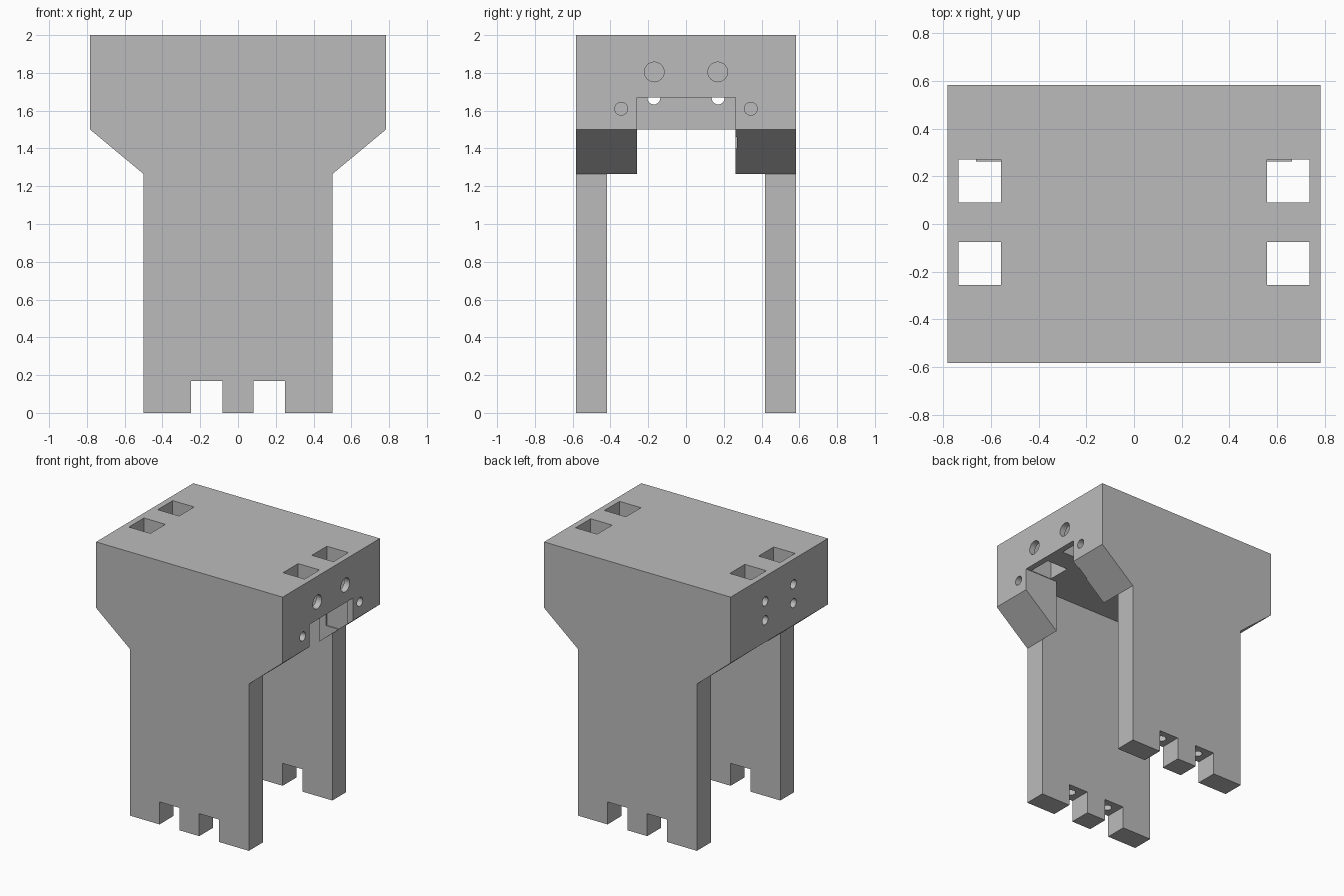
import bpy, bmesh, math
from mathutils import Matrix, Vector

if "Cube" in bpy.data.objects:
    bpy.data.objects.remove(bpy.data.objects["Cube"])

grey = bpy.data.materials.new("plain grey")
grey.diffuse_color = (0.5, 0.5, 0.5, 1)
grey.use_nodes = True
grey.node_tree.nodes["Principled BSDF"].inputs["Base Color"].default_value = grey.diffuse_color


def finish(bm, name):
    bmesh.ops.recalc_face_normals(bm, faces=bm.faces)
    mesh = bpy.data.meshes.new(name)
    bm.to_mesh(mesh)
    bm.free()
    obj = bpy.data.objects.new(name, mesh)
    bpy.context.collection.objects.link(obj)
    mesh.materials.append(grey)
    return obj


def box(name, x, y, z):
    bm = bmesh.new()
    size = Matrix.Diagonal((x[1] - x[0], y[1] - y[0], z[1] - z[0], 1))
    mid = Matrix.Translation([(a + b) / 2 for a, b in (x, y, z)])
    bmesh.ops.create_cube(bm, size=1, matrix=mid @ size)
    return finish(bm, name)


def rod(name, start, end, r):
    a, b = Vector(start), Vector(end)
    bm = bmesh.new()
    turn = (b - a).to_track_quat('Z', 'Y').to_matrix().to_4x4()
    bmesh.ops.create_cone(bm, cap_ends=True, segments=32, radius1=r, radius2=r,
                          depth=(b - a).length,
                          matrix=Matrix.Translation((a + b) / 2) @ turn)
    return finish(bm, name)


def cut(target, cutter):
    mod = target.modifiers.new("cut", 'BOOLEAN')
    mod.operation = 'DIFFERENCE'
    mod.solver = 'EXACT'
    mod.object = cutter
    cutter.hide_render = True
    cutter.hide_viewport = True


# Whole outline extruded front to back: wide head, sloped shoulders, legs
W, D, LEG = 0.783, 0.583, 0.5
outline = [(-LEG, 0), (LEG, 0), (LEG, 1.265), (W, 1.5), (W, 2), (-W, 2),
           (-W, 1.5), (-LEG, 1.265)]
bm = bmesh.new()
face = bm.faces.new([bm.verts.new((x, -D, z)) for x, z in outline])
ext = bmesh.ops.extrude_face_region(bm, geom=[face])
bmesh.ops.translate(bm, vec=(0, 2 * D, 0),
                    verts=[v for v in ext["geom"] if isinstance(v, bmesh.types.BMVert)])
body = finish(bm, "gripper_body")

# Space between the legs, its recessed ceiling and the openings at the ends
cut(body, box("cavity_cutter", (-LEG, LEG), (-0.417, 0.417), (-0.1, 1.67)))
cut(body, box("right_notch_cutter", (0.4, 0.9), (-0.26, 0.262), (1.0, 1.67)))
cut(body, box("left_gap_cutter", (-0.9, -0.4), (-0.26, 0.262), (1.0, 1.5)))

# Square pockets through the head
for side in (-1, 1):
    for y0, y1 in ((-0.255, -0.075), (0.09, 0.27)):
        xs = sorted((side * 0.557, side * 0.737))
        cut(body, box("pocket_cutter", xs, (y0, y1), (1.4, 2.1)))

for s in (-1, 1):
    # Bolt holes in the right end
    cut(body, rod("large_bolt_cutter", (0.9, s * 0.168, 1.805), (0.5, s * 0.168, 1.805), 0.052))
    cut(body, rod("small_bolt_cutter", (0.9, s * 0.343, 1.61), (0.45, s * 0.343, 1.61), 0.034))
    # Bolt holes in the left end
    for z, inner in ((1.81, -0.5), (1.667, -0.45)):
        cut(body, rod("left_bolt_cutter", (-0.9, s * 0.17, z), (inner, s * 0.17, z), 0.034))
    # Foot slots across both legs, with a screw hole above each slot
    xs = sorted((s * 0.083, s * 0.25))
    cut(body, box("foot_slot_cutter", xs, (-0.7, 0.7), (-0.1, 0.17)))
    for y in (-0.5, 0.5):
        cut(body, rod("foot_screw_cutter", (s * 0.167, y, 0.1), (s * 0.167, y, 0.36), 0.035))
